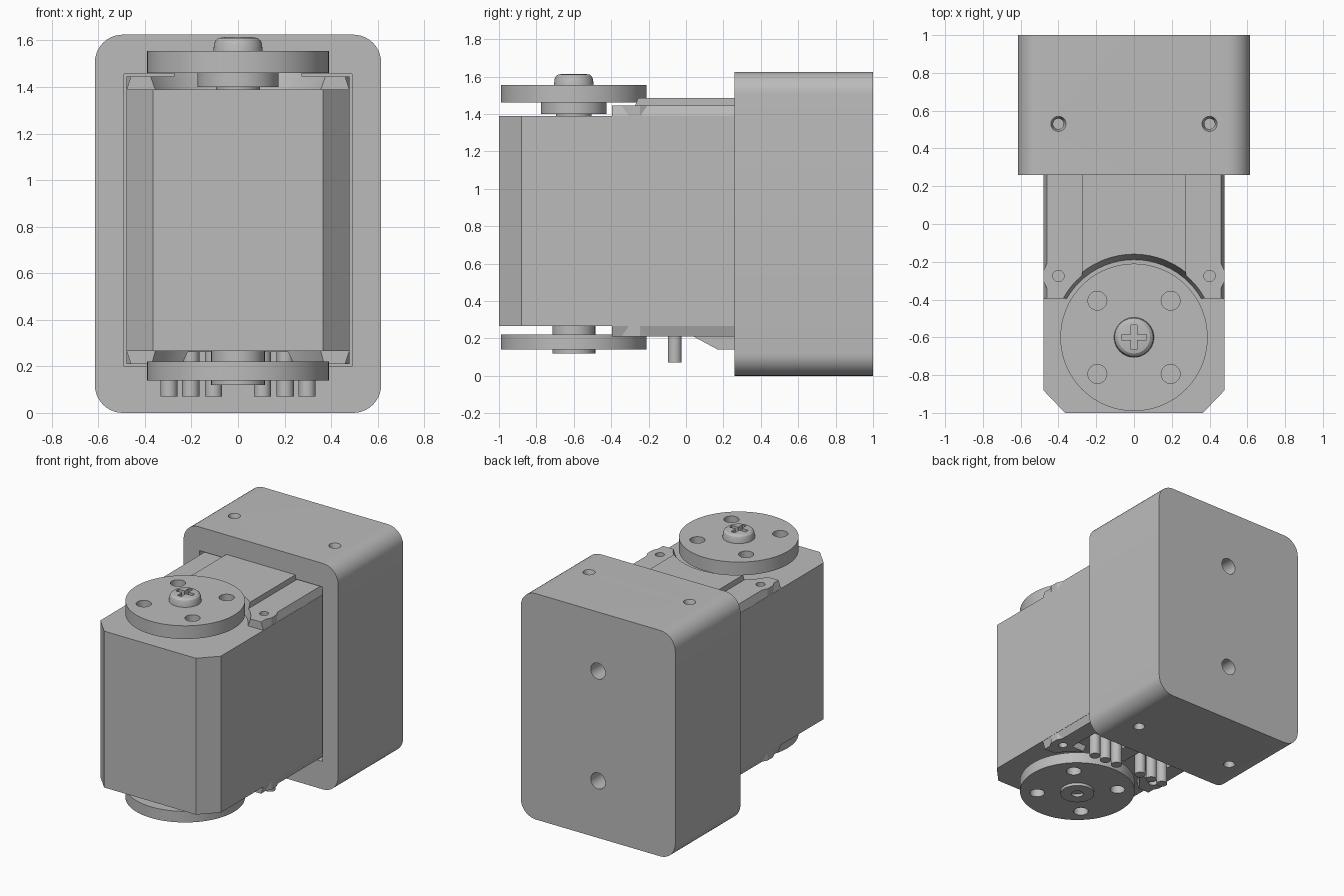
import bpy, bmesh
from math import sin, cos, pi, radians
from mathutils import Vector

cube = bpy.data.objects.get("Cube")
if cube:
    bpy.data.objects.remove(cube, do_unlink=True)

grey = bpy.data.materials.new("light grey")
grey.use_nodes = True
GREY = (0.5, 0.5, 0.5, 1)
grey.diffuse_color = GREY
grey.node_tree.nodes["Principled BSDF"].inputs["Base Color"].default_value = GREY


def activate(ob):
    bpy.ops.object.select_all(action='DESELECT')
    ob.select_set(True)
    bpy.context.view_layer.objects.active = ob


def finish(name, bm):
    bmesh.ops.recalc_face_normals(bm, faces=bm.faces)
    mesh = bpy.data.meshes.new(name)
    bm.to_mesh(mesh)
    bm.free()
    mesh.materials.append(grey)
    ob = bpy.data.objects.new(name, mesh)
    bpy.context.collection.objects.link(ob)
    return ob


def prism(name, outline, lo, hi, axis='z'):
    """Extrude a 2D outline between lo and hi along an axis."""
    place = {'x': lambda u, v, h: (h, u, v),
             'y': lambda u, v, h: (u, h, v),
             'z': lambda u, v, h: (u, v, h)}[axis]
    bm = bmesh.new()
    face = bm.faces.new([bm.verts.new(place(u, v, lo)) for u, v in outline])
    ext = bmesh.ops.extrude_face_region(bm, geom=[face])
    move = Vector(place(0, 0, hi - lo))
    bmesh.ops.translate(bm, vec=move, verts=[g for g in ext["geom"] if isinstance(g, bmesh.types.BMVert)])
    return finish(name, bm)


def box(name, x0, x1, y0, y1, z0, z1):
    return prism(name, [(x0, y0), (x1, y0), (x1, y1), (x0, y1)], z0, z1)


def lathe(name, profile, x, y, sides=64):
    """Spin a (radius, height) profile round a vertical axis, with flat caps."""
    bm = bmesh.new()
    rings = [[bm.verts.new((x + r * cos(2 * pi * i / sides), y + r * sin(2 * pi * i / sides), z))
              for i in range(sides)] for r, z in profile]
    for a, b in zip(rings, rings[1:]):
        for i in range(sides):
            j = (i + 1) % sides
            bm.faces.new((a[i], a[j], b[j], b[i]))
    bm.faces.new(rings[0])
    bm.faces.new(rings[-1])
    return finish(name, bm)


def rod(name, r, z0, z1, x, y, sides=32):
    return lathe(name, [(r, z0), (r, z1)], x, y, sides)


def cut(ob, cutter):
    cutter.hide_render = True
    mod = ob.modifiers.new("cut", 'BOOLEAN')
    mod.operation, mod.solver, mod.object = 'DIFFERENCE', 'EXACT', cutter
    activate(ob)
    bpy.ops.object.modifier_apply(modifier=mod.name)
    bpy.data.objects.remove(cutter, do_unlink=True)


AXIS_Y = -0.6   # output shaft position
EAR = (0.4, -0.275)

# Rear housing: rounded block with a pocket for the motor
outline = []
for cx, cz, start in ((0.495, 1.505, 0), (-0.495, 1.505, 90), (-0.495, 0.12, 180), (0.495, 0.12, 270)):
    for k in range(11):
        a = radians(start + 9 * k)
        outline.append((cx + 0.12 * cos(a), cz + 0.12 * sin(a)))
housing = prism("rear_housing", outline, 0.26, 1, 'y')
cut(housing, box("pocket", -0.49, 0.49, 0.2, 0.8, 0.2, 1.455))
circle = [(cos(2 * pi * k / 32), sin(2 * pi * k / 32)) for k in range(32)]
for z in (0.41, 1.2):
    cut(housing, prism("back_hole", [(0.058 * u, z + 0.058 * v) for u, v in circle], 0.78, 1.1, 'y'))
for x in (-0.4, 0.4):
    cut(housing, lathe("top_hole", [(0.028, 1.44), (0.028, 1.59), (0.04, 1.625), (0.04, 1.7)], x, 0.53, 32))
    cut(housing, lathe("bottom_hole", [(0.04, -0.1), (0.04, 0), (0.028, 0.035), (0.028, 0.22)], x, 0.53, 32))

# Motor body with chamfered front corners
body = prism("motor_body", [(-0.48, 0.79), (-0.48, -0.88), (-0.365, -1), (0.365, -1),
                            (0.48, -0.88), (0.48, 0.79)], 0.265, 1.39)


def relief(top):
    """Conical clearance round the disc."""
    if top:
        return lathe("relief", [(0.405, 1.37), (0.445, 1.5)], 0, AXIS_Y)
    return lathe("relief", [(0.445, 0.12), (0.405, 0.29)], 0, AXIS_Y)


# Top and bottom end covers with tapered sides and screw ears
for label, base, face in (("top", 1.385, 1.445), ("bottom", 0.27, 0.21)):
    top = label == "top"
    cover = prism(label + "_cover", [(-0.48, base), (0.48, base), (0.46, face), (-0.46, face)], -0.395, 0.79, 'y')
    cut(cover, relief(top))
    for s in (-1, 1):
        lo, hi = sorted((base, face))
        cut(cover, rod("ear_hole", 0.03, lo + (0.01 if top else -0.05), hi + (0.05 if top else -0.01),
                       s * EAR[0], EAR[1]))
        prism(label + "_ear", [(s * 0.45, -0.21), (s * 0.462, -0.21), (s * 0.479, -0.245), (s * 0.479, -0.305),
                               (s * 0.462, -0.34), (s * 0.45, -0.34)], lo, hi)
        if not top:
            cut(cover, box("pin_pocket", *sorted((s * 0.06, s * 0.34)), -0.25, -0.01, 0.1, 0.262))

raised = box("raised_panel", -0.275, 0.275, -0.4, 0.6, 1.44, 1.485)
cut(raised, relief(True))
prism("cable_ramp", [(0.04, 0.22), (0.04, 0.21), (0.17, 0.14), (0.5, 0.14), (0.5, 0.22)], -0.365, 0.365, 'x')

# Connector pins
for s in (-1, 1):
    for x in (0.105, 0.203, 0.297):
        rod("connector_pin", 0.037, 0.07, 0.28, s * x, -0.06)


# Output discs with four mounting holes
def disc(name, z0, z1):
    ob = rod(name, 0.39, z0, z1, 0, AXIS_Y, 96)
    for sx in (-1, 1):
        for sy in (-1, 1):
            cut(ob, rod("mount_hole", 0.05, z0 - 0.1, z1 + 0.1, sx * 0.194, AXIS_Y + sy * 0.194))
    return ob


disc("top_disc", 1.46, 1.555)
lathe("top_hub", [(0.095, 1.38), (0.095, 1.4), (0.175, 1.4), (0.175, 1.465)], 0, AXIS_Y)
disc("bottom_disc", 0.14, 0.22)
hub = rod("bottom_hub", 0.115, 0.12, 0.28, 0, AXIS_Y)
cut(hub, rod("hub_hole", 0.04, 0, 0.2, 0, AXIS_Y))

# Centre screw with a cross recess
screw = lathe("centre_screw", [(0.106, 1.55), (0.103, 1.585), (0.097, 1.6), (0.085, 1.61), (0.06, 1.614)], 0, AXIS_Y)
for a, b in ((0.065, 0.015), (0.015, 0.065)):
    cut(screw, box("slot", -a, a, AXIS_Y - b, AXIS_Y + b, 1.57, 1.7))

# Smooth round walls, keep hard edges
for ob in list(bpy.context.scene.objects):
    if ob.type == 'MESH':
        activate(ob)
        bpy.ops.object.shade_smooth_by_angle(angle=radians(25))
